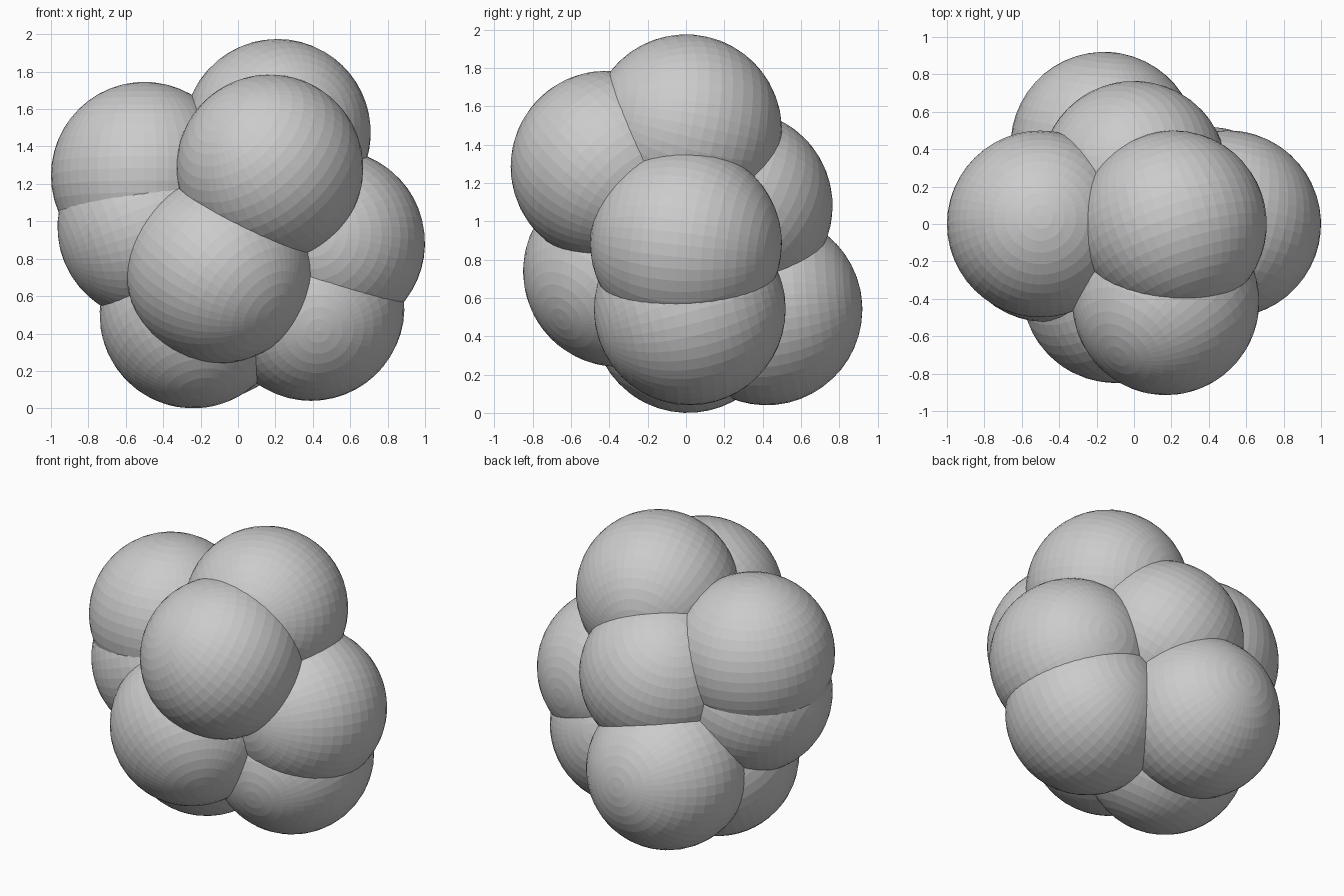
import bpy
from mathutils import Vector

if "Cube" in bpy.data.objects:
    bpy.data.objects.remove(bpy.data.objects["Cube"])

RADIUS = 0.5

# Each ball: name, centre, direction its pole points
balls = [
    ("ball_top",          (0.21, 0.00, 1.475),  (0.3, -0.9, 0.2)),
    ("ball_upper_left",   (-0.50, 0.00, 1.245), (0.0, 0.08, 1.0)),
    ("ball_upper_front",  (0.17, -0.415, 1.285), (-0.52, -0.59, 0.62)),
    ("ball_upper_back",   (0.00, 0.265, 1.08),  (-0.4, 0.3, 0.8)),
    ("ball_middle_left",  (-0.465, -0.025, 0.97), (0.9, 0.1, 0.3)),
    ("ball_middle_right", (0.50, 0.00, 0.885),  (-0.2, -0.9, 0.1)),
    ("ball_lower_front",  (-0.10, -0.35, 0.74), (0.6, -0.6, -0.5)),
    ("ball_lower_back",   (-0.16, 0.42, 0.54),  (0.08, 0.97, 0.1)),
    ("ball_bottom_left",  (-0.24, 0.01, 0.50),  (0.1, -0.5, -0.8)),
    ("ball_bottom_right", (0.39, 0.02, 0.54),   (0.08, -0.95, -0.25)),
]

# Cluster of equal, overlapping, finely faceted balls
for name, centre, pole in balls:
    turn = Vector(pole).to_track_quat('Z', 'Y').to_euler()
    bpy.ops.mesh.primitive_uv_sphere_add(
        segments=48, ring_count=24, radius=RADIUS, location=centre, rotation=turn)
    bpy.context.object.name = name
